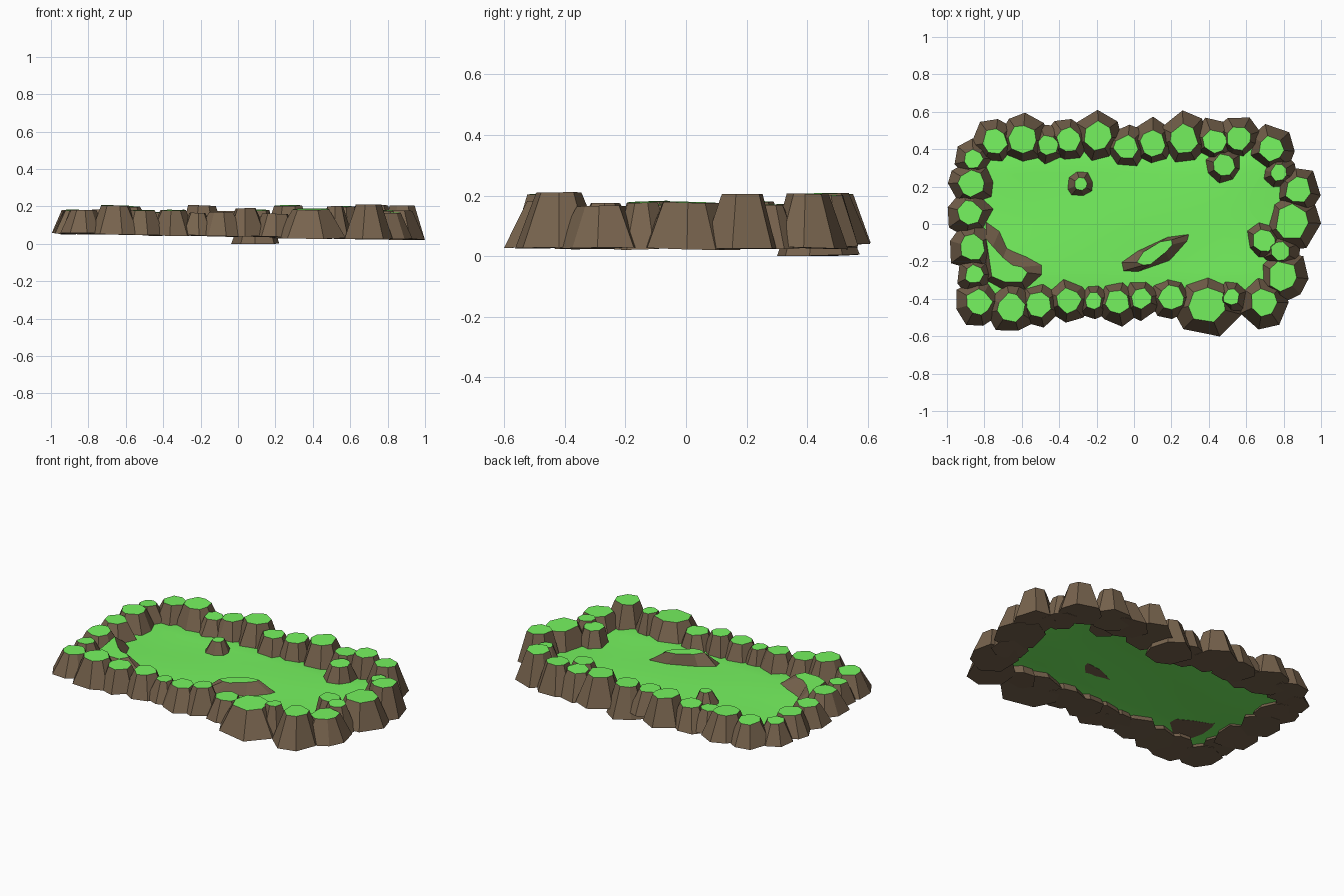
import bpy, bmesh, math, random

if "Cube" in bpy.data.objects:
    bpy.data.objects.remove(bpy.data.objects["Cube"])

random.seed(7)


def material(name, rgb):
    m = bpy.data.materials.new(name)
    m.diffuse_color = (*rgb, 1)
    m.use_nodes = True
    m.node_tree.nodes["Principled BSDF"].inputs["Base Color"].default_value = m.diffuse_color
    return m


ROCK = material("rock_brown", (0.185, 0.125, 0.075))
GRASS = material("grass_green", (0.18, 0.9, 0.115))


def finish(name, bm, mats):
    me = bpy.data.meshes.new(name)
    bm.to_mesh(me)
    bm.free()
    for m in mats:
        me.materials.append(m)
    ob = bpy.data.objects.new(name, me)
    bpy.context.collection.objects.link(ob)
    return ob


def loft(name, bottom, top):
    """Brown block between two outlines with a grass cap."""
    bm = bmesh.new()
    lo = [bm.verts.new(p) for p in bottom]
    hi = [bm.verts.new(p) for p in top]
    n = len(lo)
    for i in range(n):
        j = (i + 1) % n
        bm.faces.new((lo[i], lo[j], hi[j], hi[i]))
    bm.faces.new(lo[::-1])
    cap = bm.faces.new(hi)
    cap.material_index = 1
    bmesh.ops.recalc_face_normals(bm, faces=bm.faces)
    return finish(name, bm, (ROCK, GRASS))


def boulder(name, x, y, r, z1, z0, rb):
    n = random.choice((7, 7, 8))
    turn = random.uniform(0, 6.28)
    lo, hi = [], []
    tx, ty = random.uniform(-.04, .04), random.uniform(-.04, .04)
    for i in range(n):
        a = turn + math.tau * (i + random.uniform(-.2, .2)) / n
        c, s = math.cos(a), math.sin(a)
        b = rb * random.uniform(.92, 1.15)
        t = r * random.uniform(.94, 1.1)
        bx = max(-1, min(1, x + c * b))
        by = max(-.61, min(.61, y + s * b))
        lo.append((bx, by, max(0, z0 + (c * tx + s * ty) * b)))
        hi.append((x + c * t, y + s * t, z1 + c * t * tx + s * t * ty))
    loft(name, lo, hi)


# Rim boulders: centre x, centre y, cap radius, cap height
rims = {
    "back": [(-.745, .44, .068, .18), (-.595, .455, .075, .20), (-.46, .42, .055, .17),
             (-.35, .45, .065, .18), (-.19, .47, .075, .205), (-.04, .41, .065, .175),
             (.10, .43, .068, .18), (.265, .455, .075, .205), (.43, .445, .065, .18),
             (.56, .46, .065, .20), (.73, .40, .068, .205), (.48, .315, .06, .17)],
    "right": [(.775, .275, .045, .17), (.88, .18, .07, .205), (.84, .01, .09, .178),
              (.695, -.09, .06, .17), (.78, -.145, .05, .178), (.795, -.28, .078, .165)],
    "front": [(.695, -.42, .075, .21), (.52, -.39, .045, .20), (.39, -.435, .10, .185),
              (.20, -.395, .065, .16), (.04, -.40, .055, .19), (-.09, -.415, .065, .17),
              (-.215, -.41, .045, .165), (-.35, -.41, .065, .18), (-.51, -.43, .065, .18),
              (-.655, -.445, .075, .205), (-.83, -.42, .068, .18)],
    "left": [(-.855, -.27, .05, .175), (-.865, -.125, .068, .18), (-.88, .06, .066, .175),
             (-.87, .22, .07, .18), (-.86, .345, .05, .17)],
}
for side, rocks in rims.items():
    for k, (x, y, r, z1) in enumerate(rocks):
        z0 = .04 - .018 * x
        rb = 1.3 * r + .037
        if (x, y) == (.10, .43):
            z0 = 0          # the deepest boulder touches the ground
        elif x in (.48, .695) and abs(y) < .35:
            z0, rb = .075, r + .03      # inner boulders stand on the grass
        elif r >= .1:
            rb = .178
        boulder(f"{side}_boulder_{k + 1}", x, y, r, z1, z0, rb)

# Gently rolling grass sheet, drooping under the rim
NX, NY = 16, 10
bm = bmesh.new()
grid = []
for j in range(NY + 1):
    row = []
    for i in range(NX + 1):
        u, v = 2 * i / NX - 1, 2 * j / NY - 1
        z = .079 + .002 * math.sin(5 * u + 2 * v) + .002 * math.cos(4 * v - 3 * u)
        z -= .012 * max(0, max(abs(u), abs(v)) - .8) / .2
        row.append(bm.verts.new((-.03 + .81 * u, .01 + .43 * v, z)))
    grid.append(row)
for j in range(NY):
    for i in range(NX):
        bm.faces.new((grid[j][i], grid[j][i + 1], grid[j + 1][i + 1], grid[j + 1][i]))
ground = finish("grass_ground", bm, (GRASS,))
for p in ground.data.polygons:
    p.use_smooth = True


# Inner rocks standing on the grass
def at(points, z):
    return [(x, y, z) for x, y in points]


boulder("small_inner_rock", -.285, .215, .034, .15, .079, .07)

long_lo = [(-.065, -.205), (-.055, -.25), (.02, -.255), (.19, -.195),
           (.285, -.09), (.295, -.055), (.18, -.07), (.02, -.145)]
long_hi = [(.015, -.205), (.05, -.22), (.09, -.215), (.17, -.15),
           (.205, -.11), (.20, -.085), (.14, -.095), (.05, -.15)]
loft("long_inner_rock", at(long_lo, .079), at(long_hi, .145))

bend_lo = [(-.79, .01), (-.72, -.04), (-.68, -.13), (-.58, -.17), (-.49, -.22),
           (-.49, -.27), (-.58, -.35), (-.70, -.35), (-.79, -.30)]
bend_hi = [(-.79, -.08), (-.755, -.12), (-.70, -.18), (-.65, -.22), (-.60, -.23),
           (-.57, -.26), (-.60, -.31), (-.69, -.31), (-.76, -.28)]
loft("bent_inner_rock", at(bend_lo, .079), at(bend_hi, .145))
